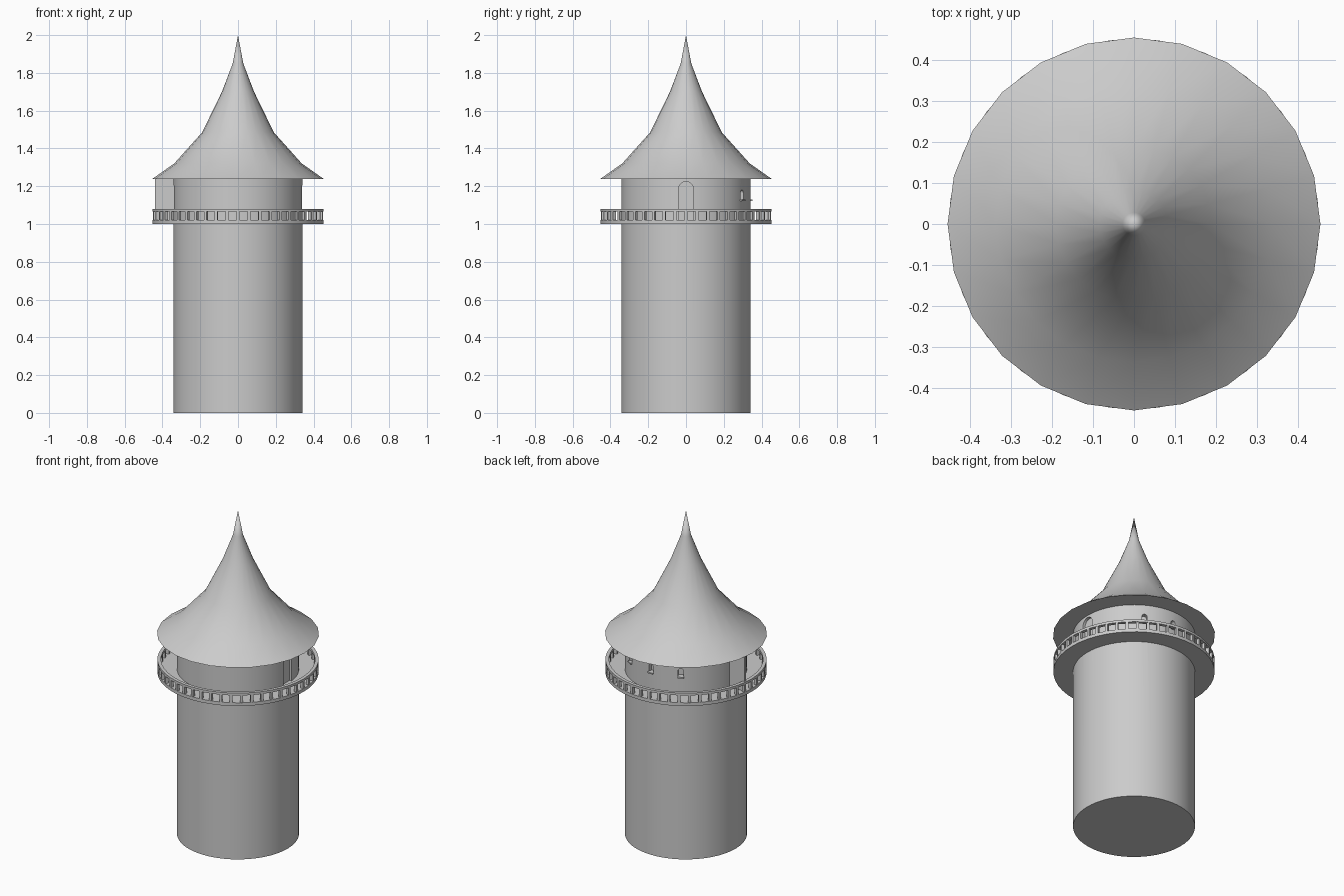
import bpy, bmesh, math
from mathutils import Matrix

if "Cube" in bpy.data.objects:
    bpy.data.objects.remove(bpy.data.objects["Cube"])

TAU = math.tau


def add_object(name, bm, smooth=True):
    bmesh.ops.remove_doubles(bm, verts=bm.verts, dist=1e-5)
    bmesh.ops.recalc_face_normals(bm, faces=bm.faces)
    me = bpy.data.meshes.new(name)
    bm.to_mesh(me)
    bm.free()
    ob = bpy.data.objects.new(name, me)
    bpy.context.collection.objects.link(ob)
    if smooth:
        bpy.ops.object.select_all(action='DESELECT')
        ob.select_set(True)
        bpy.context.view_layer.objects.active = ob
        bpy.ops.object.shade_smooth_by_angle(angle=math.radians(32))
    return ob


def lathe(name, profile, steps):
    """Spin an (r, z) profile around the z axis."""
    bm = bmesh.new()
    vs = [bm.verts.new((r, 0, z)) for r, z in profile]
    es = [bm.edges.new(p) for p in zip(vs, vs[1:])]
    bmesh.ops.spin(bm, geom=vs + es, cent=(0, 0, 0), axis=(0, 0, 1),
                   angle=TAU, steps=steps, use_duplicate=False)
    bmesh.ops.dissolve_degenerate(bm, dist=1e-6, edges=bm.edges)
    return add_object(name, bm)


def box(bm, size, loc, angle=0):
    m = (Matrix.Rotation(angle, 4, 'Z') @ Matrix.Translation(loc)
         @ Matrix.Diagonal((*size, 1)))
    bmesh.ops.create_cube(bm, size=1, matrix=m)


def arch(bm, width, z0, z1, r0, r1, angle):
    """Round-topped prism reaching from radius r0 to r1."""
    w = width / 2
    pts = [(-w, z0), (w, z0)]
    pts += [(w * math.cos(i * math.pi / 10), z1 - w + w * math.sin(i * math.pi / 10))
            for i in range(11)]
    rot = Matrix.Rotation(angle, 4, 'Z')
    face = bm.faces.new([bm.verts.new((r0, y, z)) for y, z in pts])
    new = bmesh.ops.extrude_face_region(bm, geom=[face])['geom']
    top = [v for v in new if isinstance(v, bmesh.types.BMVert)]
    bmesh.ops.translate(bm, verts=top, vec=(r1 - r0, 0, 0))
    bmesh.ops.transform(bm, matrix=rot, verts=list(set(face.verts) | set(top)))


# Round tower shaft
tower = lathe("tower_wall", [(0, 0), (0.342, 0), (0.342, 1.245), (0, 1.245)], 64)

# Door and window recesses
bm = bmesh.new()
for a in (0, math.pi):
    arch(bm, 0.08, 1.02, 1.225, 0.325, 0.40, a)
for deg in (60, 90, 120):
    arch(bm, 0.03, 1.13, 1.18, 0.315, 0.40, math.radians(deg))
cutter = add_object("opening_cutter", bm, False)
cutter.hide_render = True
cutter.hide_viewport = True
cut = tower.modifiers.new("openings", 'BOOLEAN')
cut.operation = 'DIFFERENCE'
cut.solver = 'EXACT'
cut.object = cutter

# Window sills
bm = bmesh.new()
for deg in (60, 90, 120):
    box(bm, (0.02, 0.036, 0.008), (0.342, 0, 1.127), math.radians(deg))
add_object("window_sills", bm, False)

# Open door leaf on the left side
bm = bmesh.new()
box(bm, (0.105, 0.012, 0.22), (-0.3875, 0.05, 1.13))
add_object("open_door", bm, False)

# Balcony floor and hand rail
lathe("balcony_floor", [(0.33, 1.0), (0.452, 1.0), (0.452, 1.02), (0.33, 1.02), (0.33, 1.0)], 48)
lathe("hand_rail", [(0.432, 1.065), (0.452, 1.065), (0.452, 1.08), (0.432, 1.08), (0.432, 1.065)], 48)

# Balusters
bm = bmesh.new()
for i in range(48):
    box(bm, (0.018, 0.015, 0.05), (0.442, 0, 1.0425), i * TAU / 48)
add_object("balusters", bm, False)

# Flared witch-hat roof
lathe("roof", [(0, 1.238), (0.455, 1.238), (0.338, 1.32), (0.19, 1.485),
               (0.085, 1.70), (0.028, 1.85), (0, 2.0)], 24)
